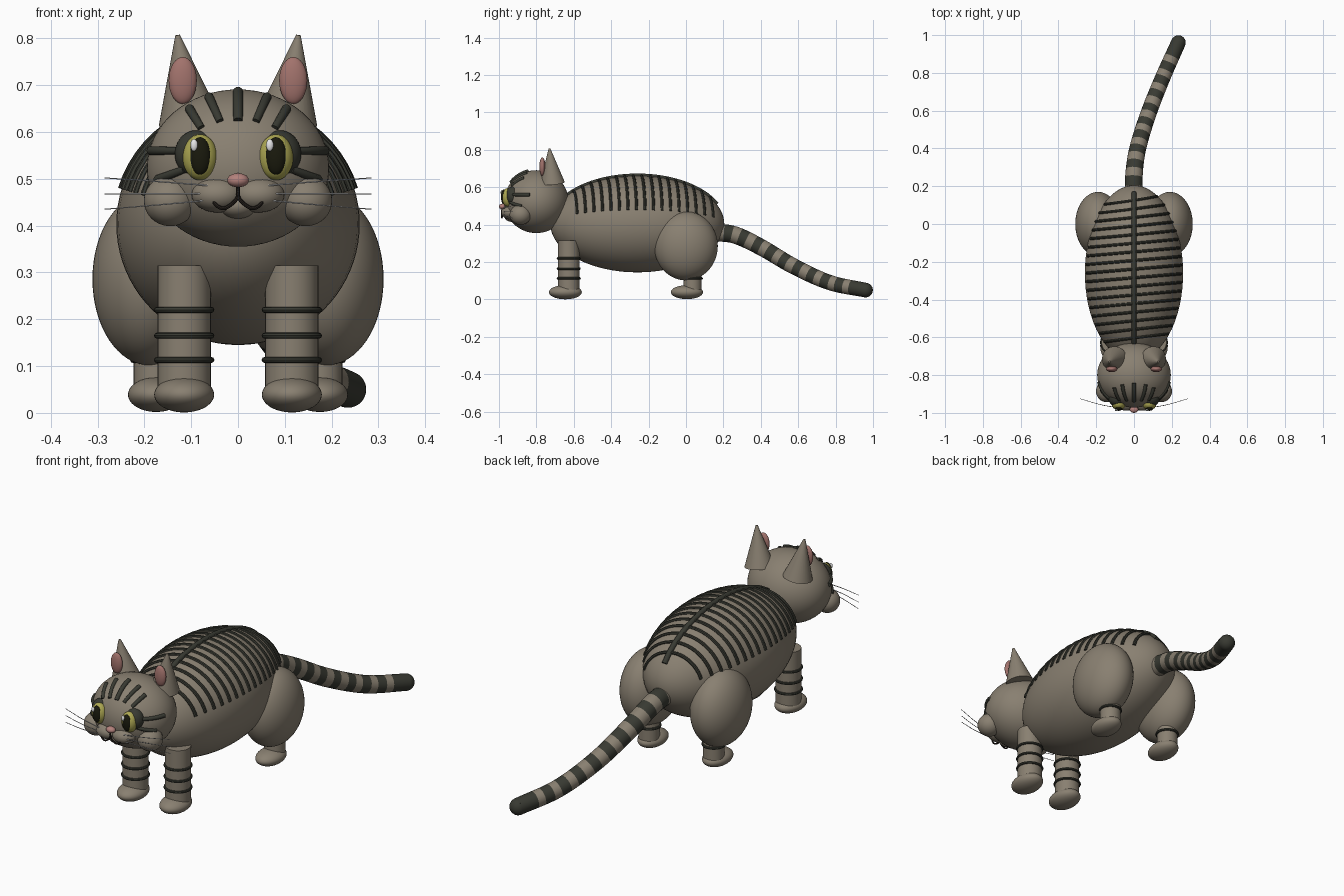
import bpy, bmesh
from math import sin, cos, pi, sqrt, radians
from mathutils import Vector, Matrix

cube = bpy.data.objects.get("Cube")
if cube:
    bpy.data.objects.remove(cube)


def material(name, r, g, b):
    m = bpy.data.materials.new(name)
    m.use_nodes = True
    m.diffuse_color = (r, g, b, 1)
    bsdf = next(n for n in m.node_tree.nodes if n.type == 'BSDF_PRINCIPLED')
    bsdf.inputs["Base Color"].default_value = (r, g, b, 1)
    return m


FUR = material("taupe fur", .25, .215, .165)
DARK = material("dark stripe", .04, .042, .032)
YELLOW = material("yellow iris", .42, .39, .085)
BLACK = material("black pupil", .01, .01, .004)
WHITE = material("white glint", .85, .85, .85)
EAR_PINK = material("ear pink", .36, .17, .15)
NOSE_PINK = material("nose pink", .45, .22, .2)
MOUTH = material("mouth brown", .02, .015, .012)
WHISKER = material("pale whisker", .6, .6, .6)


def finish(name, bm, *mats):
    me = bpy.data.meshes.new(name)
    bmesh.ops.recalc_face_normals(bm, faces=bm.faces)
    bm.to_mesh(me)
    bm.free()
    for m in mats:
        me.materials.append(m)
    me.shade_smooth()
    me.set_sharp_from_angle(angle=radians(40))
    ob = bpy.data.objects.new(name, me)
    bpy.context.collection.objects.link(ob)
    return ob


def ellipsoid(name, centre, radii, mat, u=40, v=24):
    bm = bmesh.new()
    mtx = Matrix.Translation(centre) @ Matrix.Diagonal((*radii, 1))
    bmesh.ops.create_uvsphere(bm, u_segments=u, v_segments=v, radius=1, matrix=mtx)
    return finish(name, bm, mat)


def cone(name, a, b, r1, r2, mat):
    a, b = Vector(a), Vector(b)
    d = b - a
    mtx = Matrix.Translation((a + b) / 2) @ d.to_track_quat('Z', 'Y').to_matrix().to_4x4()
    bm = bmesh.new()
    bmesh.ops.create_cone(bm, cap_ends=True, segments=32, radius1=r1, radius2=r2,
                          depth=d.length, matrix=mtx)
    return finish(name, bm, mat)


def spline(pts, steps):
    """Smooth path through the given points."""
    p = [Vector(q) for q in pts]
    p = [2 * p[0] - p[1]] + p + [2 * p[-1] - p[-2]]
    out = []
    for i in range(1, len(p) - 2):
        a, b, c, d = p[i - 1:i + 3]
        for k in range(steps):
            t = k / steps
            out.append(.5 * (2 * b + (c - a) * t + (2 * a - 5 * b + 4 * c - d) * t ** 2
                             + (3 * b - a - 3 * c + d) * t ** 3))
    return out + [p[-2]]


def tube(name, path, r1, r2, mats, rule=None, sides=10, closed=False):
    """Round tube along a path; rule(distance) picks the material slot."""
    bm = bmesh.new()
    n, rings, dist, slots = len(path), [], 0, []
    for i, p in enumerate(path):
        if closed:
            tan = path[(i + 1) % n] - path[i - 1]
        else:
            tan = path[min(i + 1, n - 1)] - path[max(i - 1, 0)]
        dist += (p - path[i - 1]).length if i else 0
        slots.append(rule(dist) if rule else 0)
        rot = tan.to_track_quat('Y', 'Z')
        r = r1 + (r2 - r1) * i / (n - 1)
        rings.append([bm.verts.new(p + rot @ Vector((r * cos(2 * pi * k / sides), 0,
                      r * sin(2 * pi * k / sides)))) for k in range(sides)])
    for i in range(n if closed else n - 1):
        a, b = rings[i], rings[(i + 1) % n]
        for k in range(sides):
            j = (k + 1) % sides
            bm.faces.new((a[k], a[j], b[j], b[k])).material_index = slots[i]
    if not closed:
        bm.faces.new(rings[0]).material_index = slots[0]
        bm.faces.new(rings[-1]).material_index = slots[-1]
    return finish(name, bm, *mats)


def leg_ring(name, x, y, z, r):
    path = [Vector((x + r * cos(2 * pi * k / 32), y + r * sin(2 * pi * k / 32), z))
            for k in range(32)]
    tube(name, path, .0065, .0065, [DARK], closed=True, sides=8)


# Torso and head
BODY, BODY_R = Vector((0, -.26, .403)), Vector((.26, .465, .258))
HEAD, HEAD_R = Vector((0, -.80, .523)), Vector((.195, .172, .168))
ellipsoid("body", BODY, BODY_R, FUR, 64, 40)
ellipsoid("head", HEAD, HEAD_R, FUR, 48, 32)


def on_body(y, angle):
    s = sqrt(max(0, 1 - ((y - BODY.y) / BODY_R.y) ** 2))
    return Vector((BODY_R.x * s * sin(angle), y, BODY.z + BODY_R.z * s * cos(angle)))


def on_head(x, z):
    q = 1 - (x / HEAD_R.x) ** 2 - ((z - HEAD.z) / HEAD_R.z) ** 2
    return Vector((x, HEAD.y - HEAD_R.y * sqrt(max(0, q)), z))


# Back stripes: one along the spine, many across it
tube("spine_stripe", [on_body(.165 - .8 * i / 30, 0) for i in range(31)],
     .013, .013, [DARK])
for i in range(17):
    y = .125 - i * .0455
    path = []
    for k in range(-12, 13):
        a = k / 12 * radians(73)
        path.append(on_body(y + .022 * sin(a), a))
    tube(f"back_stripe_{i + 1}", path, .008, .008, [DARK], sides=8)

# Tail with bands and a dark tip
tail = spline([(0, .14, .36), (0, .26, .345), (.02, .40, .28), (.075, .58, .175),
               (.15, .77, .09), (.235, .96, .05)], 40)
tube("tail", tail, .048, .039, [FUR, DARK],
     lambda d: 1 if d > .84 or (d - .06) % .087 < .046 else 0, sides=24)
ellipsoid("tail_tip", tail[-1], (.039, .039, .039), DARK, 24, 16)

for s, side in ((1, "left"), (-1, "right")):
    # Front leg
    x = .115 * s
    cone(f"{side}_front_leg", (x, -.627, .04), (x, -.627, .315), .057, .057, FUR)
    ellipsoid(f"{side}_front_paw", (x, -.645, .039), (.064, .088, .038), FUR)
    for n, z in enumerate((.113, .165, .22)):
        leg_ring(f"{side}_front_leg_ring_{n + 1}", x, -.627, z, .058)

    # Back leg
    x = .175 * s
    ellipsoid(f"{side}_thigh", (.19 * s, 0, .286), (.121, .17, .184), FUR, 48, 32)
    cone(f"{side}_back_leg", (x, .035, .04), (x, .035, .25), .048, .048, FUR)
    ellipsoid(f"{side}_back_paw", (x, .005, .039), (.06, .086, .037), FUR)
    leg_ring(f"{side}_back_leg_ring", x, .035, .113, .049)

    # Ear
    cone(f"{side}_ear", (.103 * s, -.715, .622), (.129 * s, -.73, .807), .067, .005, FUR)
    ellipsoid(f"{side}_inner_ear", (.118 * s, -.768, .71), (.03, .016, .05), EAR_PINK)

    # Eye
    ellipsoid(f"{side}_eye_patch", (.088 * s, -.925, .553), (.047, .042, .051), DARK)
    ellipsoid(f"{side}_iris", (.081 * s, -.953, .546), (.037, .032, .049), YELLOW)
    ellipsoid(f"{side}_pupil", (.081 * s, -.975, .549), (.022, .014, .04), BLACK)
    ellipsoid(f"{side}_glint", (.081 * s - .013, -.985, .572), (.008, .006, .013), WHITE, 20, 12)

    # Cheek and muzzle
    ellipsoid(f"{side}_cheek", (.145 * s, -.885, .453), (.056, .058, .054), FUR)
    ellipsoid(f"{side}_muzzle", (.043 * s, -.938, .466), (.056, .05, .038), FUR)
    tube(f"{side}_mouth", spline([(0, -.987, .482), (.003 * s, -.985, .457),
         (.026 * s, -.984, .438), (.043 * s, -.983, .441), (.056 * s, -.978, .457)], 6),
         .004, .004, [MOUTH], sides=8)

    # Whiskers
    for n, (z0, z1) in enumerate(((.486, .502), (.468, .468), (.454, .435))):
        tube(f"{side}_whisker_{n + 1}", spline([(.065 * s, -.975, z0),
             (.17 * s, -.958, (z0 + z1) / 2), (.285 * s, -.925, z1)], 6),
             .002, .0012, [WHISKER], sides=6)

    # Forehead and temple stripes
    for n, (x0, z0, x1, z1) in enumerate(((.062, .675, .038, .622), (.104, .65, .078, .608),
                                          (.186, .56, .125, .56), (.172, .498, .115, .52))):
        path = [on_head(s * (x0 + (x1 - x0) * k / 8), z0 + (z1 - z0) * k / 8)
                for k in range(9)]
        tube(f"{side}_face_stripe_{n + 1}", path, .010, .008, [DARK])

tube("forehead_stripe", [on_head(0, .686 - .062 * k / 8) for k in range(9)],
     .011, .010, [DARK])
ellipsoid("chin", (0, -.93, .443), (.04, .04, .028), FUR)
ellipsoid("nose", (0, -.982, .497), (.023, .018, .015), NOSE_PINK)
